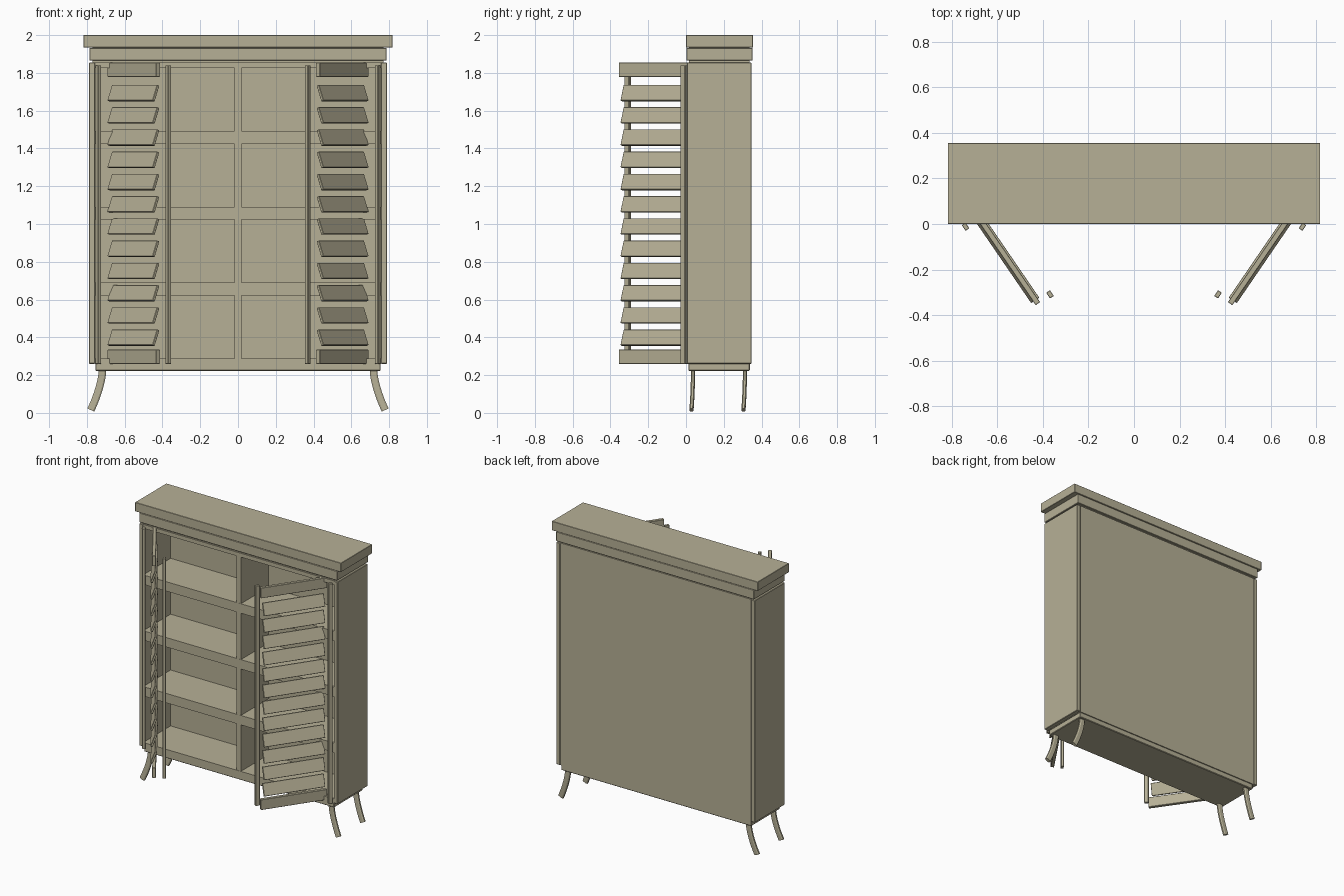
import bpy, bmesh
from math import radians
from mathutils import Matrix, Vector

cube = bpy.data.objects.get("Cube")
if cube:
    bpy.data.objects.remove(cube)

wood = bpy.data.materials.new("beige painted wood")
wood.use_nodes = True
COLOUR = (0.47, 0.435, 0.305, 1)
wood.diffuse_color = COLOUR
wood.node_tree.nodes["Principled BSDF"].inputs["Base Color"].default_value = COLOUR


def finish(name, bm, mirror=False, bevel=0):
    """Turn a bmesh into an object, with optional mirror and edge bevel."""
    mesh = bpy.data.meshes.new(name)
    bmesh.ops.recalc_face_normals(bm, faces=bm.faces)
    bm.to_mesh(mesh)
    bm.free()
    mesh.materials.append(wood)
    obj = bpy.data.objects.new(name, mesh)
    bpy.context.collection.objects.link(obj)
    if bevel:
        mod = obj.modifiers.new("Bevel", "BEVEL")
        mod.width = bevel
        mod.segments = 1
    if mirror:
        obj.modifiers.new("Mirror", "MIRROR")
    return obj


def block(name, x, y, z, mirror=False, bevel=0):
    """Axis-aligned box from its ranges."""
    lo, hi = Vector((x[0], y[0], z[0])), Vector((x[1], y[1], z[1]))
    bm = bmesh.new()
    mat = Matrix.Translation((lo + hi) / 2) @ Matrix.Diagonal((*(hi - lo), 1))
    bmesh.ops.create_cube(bm, size=1, matrix=mat)
    return finish(name, bm, mirror, bevel)


def door_block(name, centre, size, tilt=0, bevel=0.002):
    """Box turned to the angle of the open door, mirrored to both doors."""
    mat = (Matrix.Translation(centre) @ Matrix.Rotation(radians(-55.6), 4, "Z")
           @ Matrix.Rotation(radians(tilt), 4, "X") @ Matrix.Diagonal((*size, 1)))
    bm = bmesh.new()
    bmesh.ops.create_cube(bm, size=1, matrix=mat)
    return finish(name, bm, True, bevel)


# Cornice
block("cornice_top", (-0.818, 0.818), (0, 0.355), (1.935, 2), bevel=0.002)
block("cornice_lower", (-0.786, 0.786), (0.002, 0.352), (1.865, 1.932), bevel=0.002)
block("cornice_joint", (-0.77, 0.77), (0.015, 0.335), (1.85, 1.94))

# Carcass
block("side_panel", (0.758, 0.788), (0.004, 0.346), (0.26, 1.855), True, 0.003)
block("top_panel", (-0.758, 0.758), (0.006, 0.343), (1.827, 1.855))
block("bottom_panel", (-0.758, 0.758), (0.006, 0.343), (0.26, 0.289))
block("back_panel", (-0.758, 0.758), (0.318, 0.343), (0.28, 1.84))
block("divider", (-0.018, 0.018), (0.008, 0.32), (0.28, 1.835))
block("plinth", (-0.755, 0.755), (0.012, 0.338), (0.223, 0.262), bevel=0.004)

# Shelves
for i in range(3):
    z = 0.656 + 0.401 * i
    block(f"shelf_{i + 1}", (-0.759, 0.759), (0.007, 0.32), (z - 0.034, z + 0.034))

# Open louvred doors
door_block("hinge_post", (-0.74, -0.012, 1.05), (0.03, 0.02, 1.58))
door_block("door_post", (-0.369, -0.309, 1.05), (0.03, 0.02, 1.58))
for label, z in (("top", 1.817), ("bottom", 0.297)):
    door_block(f"door_rail_{label}", (-0.552, -0.16, z), (0.46, 0.024, 0.075))
for i in range(12):
    door_block(f"slat_{i + 1}", (-0.554, -0.16, 0.398 + 0.1177 * i),
               (0.425, 0.015, 0.088), tilt=-20)

# Splayed, curved legs: a flat section swept down an outward curve
for label, y in (("front", 0.037), ("back", 0.312)):
    bm = bmesh.new()
    rings = []
    for i in range(9):
        t = i / 8
        x, z = 0.717 + 0.062 * t ** 1.6, 0.23 - 0.215 * t
        across = Vector((1, 0, 0.45 * t)).normalized() * 0.02
        centre = Vector((x, y - 0.008 * t * t, z))
        ring = []
        # octagonal section
        for a, b in ((1, 0.5), (0.6, 1), (-0.6, 1), (-1, 0.5),
                     (-1, -0.5), (-0.6, -1), (0.6, -1), (1, -0.5)):
            ring.append(bm.verts.new(centre + across * a + Vector((0, 0.011 * b, 0))))
        rings.append(ring)
    for upper, lower in zip(rings, rings[1:]):
        for k in range(8):
            n = (k + 1) % 8
            bm.faces.new((upper[k], upper[n], lower[n], lower[k]))
    bm.faces.new(rings[0])
    bm.faces.new(rings[-1])
    leg = finish(f"{label}_leg", bm, True)
    bpy.ops.object.select_all(action="DESELECT")
    leg.select_set(True)
    bpy.context.view_layer.objects.active = leg
    bpy.ops.object.shade_smooth_by_angle(angle=radians(30))
